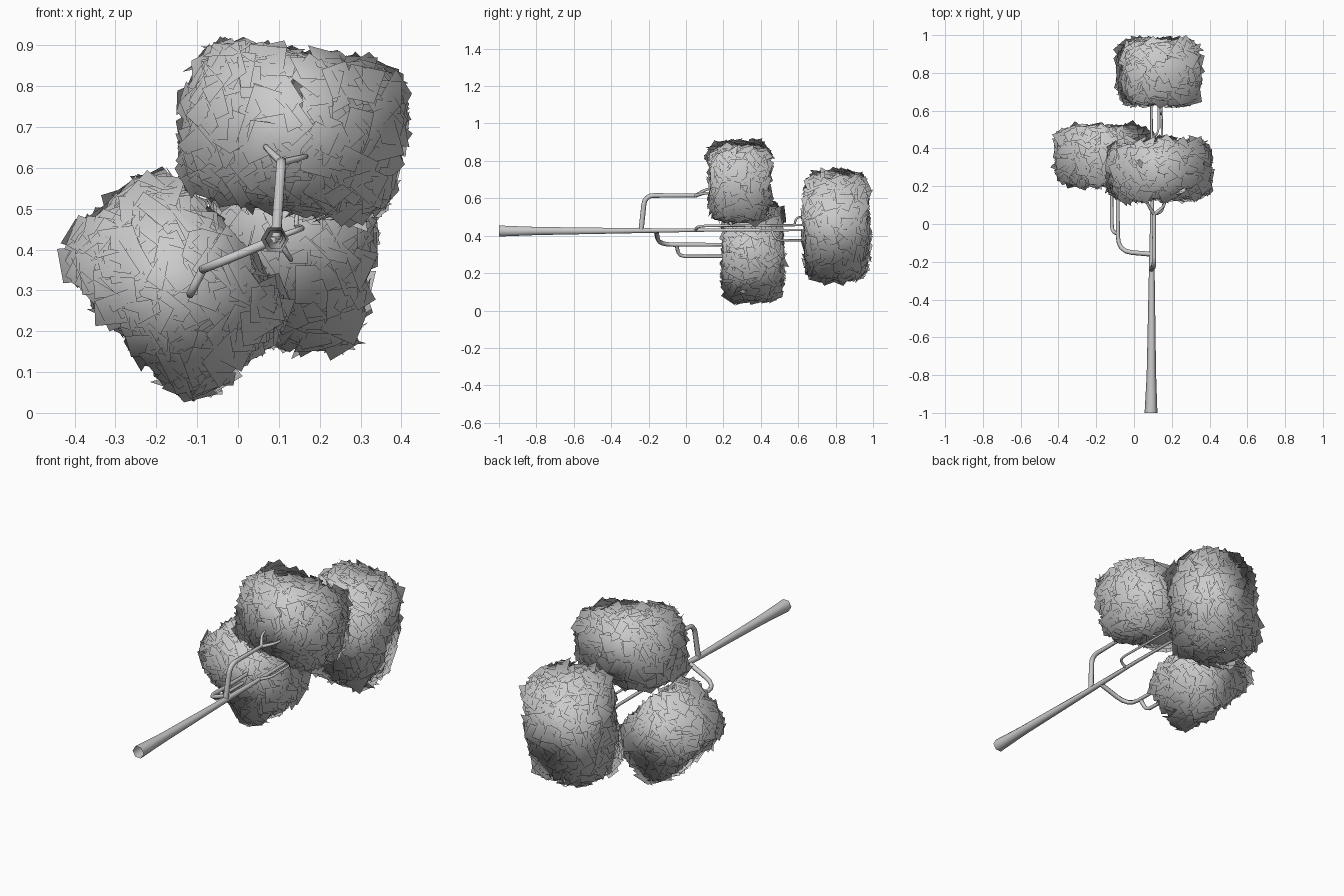
import bpy, math, random
from mathutils import Vector, Matrix

if "Cube" in bpy.data.objects:
    bpy.data.objects.remove(bpy.data.objects["Cube"])

random.seed(7)


def rounded(points, bend=0.05, steps=4):
    """Replace the inner corners of a path (x, y, z, radius) by small arcs."""
    pts = [Vector(p) for p in points]
    out = [pts[0]]
    for a, b, c in zip(pts, pts[1:], pts[2:]):
        d0, d1 = a - b, c - b
        p = b + d0 * min(0.5, bend / d0.length)
        q = b + d1 * min(0.5, bend / d1.length)
        for i in range(steps + 1):
            t = i / steps
            out.append(p * (1 - t) ** 2 + b * 2 * t * (1 - t) + q * t * t)
    return out + [pts[-1]]


def limb(name, points, bend=0.05):
    """Six-sided tapering open tube along a path."""
    path = rounded(points, bend)
    cu = bpy.data.curves.new(name, 'CURVE')
    cu.dimensions = '3D'
    cu.bevel_depth = 1.0
    cu.bevel_resolution = 1
    sp = cu.splines.new('POLY')
    sp.points.add(len(path) - 1)
    for pt, v in zip(sp.points, path):
        pt.co = (v[0], v[1], v[2], 1)
        pt.radius = v[3]
    ob = bpy.data.objects.new(name, cu)
    bpy.context.collection.objects.link(ob)
    bpy.ops.object.select_all(action='DESELECT')
    bpy.context.view_layer.objects.active = ob
    ob.select_set(True)
    bpy.ops.object.convert(target='MESH')
    bpy.ops.object.shade_smooth_by_angle(angle=math.radians(65))


def foliage(name, center, half, angle, count, power=4.8):
    """Square leaf cards scattered over a rounded box turned about y."""
    center, half = Vector(center), Vector(half)
    turn = Matrix.Rotation(math.radians(angle), 3, 'Y')
    areas = [half.y * half.z, half.x * half.z, half.x * half.y]
    verts, faces, normals = [], [], []
    for _ in range(count):
        axis = random.choices(range(3), areas)[0]
        c = Vector([random.uniform(-1, 1) for _ in range(3)])
        c[axis] = random.choice((-1, 1))
        c /= sum(abs(k) ** power for k in c) ** (1 / power)
        n = Vector([math.copysign(abs(c[k]) ** (power - 1), c[k]) / half[k] for k in range(3)])
        n.normalize()
        pos = Vector([c[k] * half[k] for k in range(3)]) * random.uniform(0.92, 1.0)
        # tilt the card a little away from the surface
        n = (n + Vector([random.gauss(0, 0.27) for _ in range(3)])).normalized()
        u = n.orthogonal().normalized()
        u.rotate(Matrix.Rotation(random.uniform(0, 2 * math.pi), 3, n))
        v = n.cross(u)
        s = random.uniform(0.034, 0.048)
        base = len(verts)
        for a, b in ((-s, -s), (s, -s), (s, s), (-s, s)):
            p = pos + u * a + v * b
            verts.append(center + turn @ p)
            normals.append((turn @ p).normalized())
        faces.append(tuple(range(base, base + 4)))
    me = bpy.data.meshes.new(name)
    me.from_pydata(verts, [], faces)
    me.shade_smooth()
    # soft shading as if the clump were one round body
    me.normals_split_custom_set_from_vertices(normals)
    ob = bpy.data.objects.new(name, me)
    bpy.context.collection.objects.link(ob)


# trunk, lying along y
limb("trunk", [(0.09, -1, 0.425, 0.034), (0.092, -0.8, 0.425, 0.025),
               (0.094, -0.24, 0.427, 0.015), (0.097, 0.1, 0.43, 0.010),
               (0.09, 0.75, 0.43, 0.006)])

# upper branch with its fork
limb("upper_branch", [(0.093, -0.24, 0.43, 0.014), (0.106, -0.22, 0.615, 0.013),
                      (0.107, 0.06, 0.615, 0.010)])
limb("upper_twig_left", [(0.107, 0.05, 0.613, 0.010), (0.068, 0.11, 0.65, 0.007),
                         (0.066, 0.25, 0.66, 0.006)], 0.03)
limb("upper_twig_right", [(0.107, 0.05, 0.613, 0.010), (0.165, 0.10, 0.628, 0.007),
                          (0.168, 0.25, 0.63, 0.006)], 0.03)

# lower branch with its side branch
limb("lower_branch", [(0.093, -0.16, 0.425, 0.013), (-0.085, -0.145, 0.352, 0.012),
                      (-0.087, 0.32, 0.352, 0.009)], 0.08)
limb("lower_side_branch", [(-0.086, -0.05, 0.352, 0.011), (-0.117, -0.04, 0.29, 0.010),
                           (-0.118, 0.32, 0.29, 0.008)], 0.04)

# thin branches running to the far clump
limb("far_branch_mid", [(0.096, 0.05, 0.43, 0.009), (0.158, 0.065, 0.452, 0.007),
                        (0.142, 0.75, 0.458, 0.006)], 0.05)
limb("far_branch_low", [(0.096, 0.46, 0.425, 0.007), (0.13, 0.48, 0.375, 0.006),
                        (0.13, 0.75, 0.375, 0.006)], 0.04)
limb("far_twig", [(0.142, 0.58, 0.458, 0.006), (0.146, 0.59, 0.5, 0.006),
                  (0.146, 0.75, 0.5, 0.005)], 0.025)

# leaf clumps
foliage("upper_foliage", (0.133, 0.287, 0.69), (0.262, 0.15, 0.188), 9, 640)
foliage("lower_foliage", (-0.152, 0.36, 0.312), (0.25, 0.15, 0.172), 48, 600)
foliage("far_foliage", (0.132, 0.803, 0.45), (0.195, 0.163, 0.28), 7, 720)
